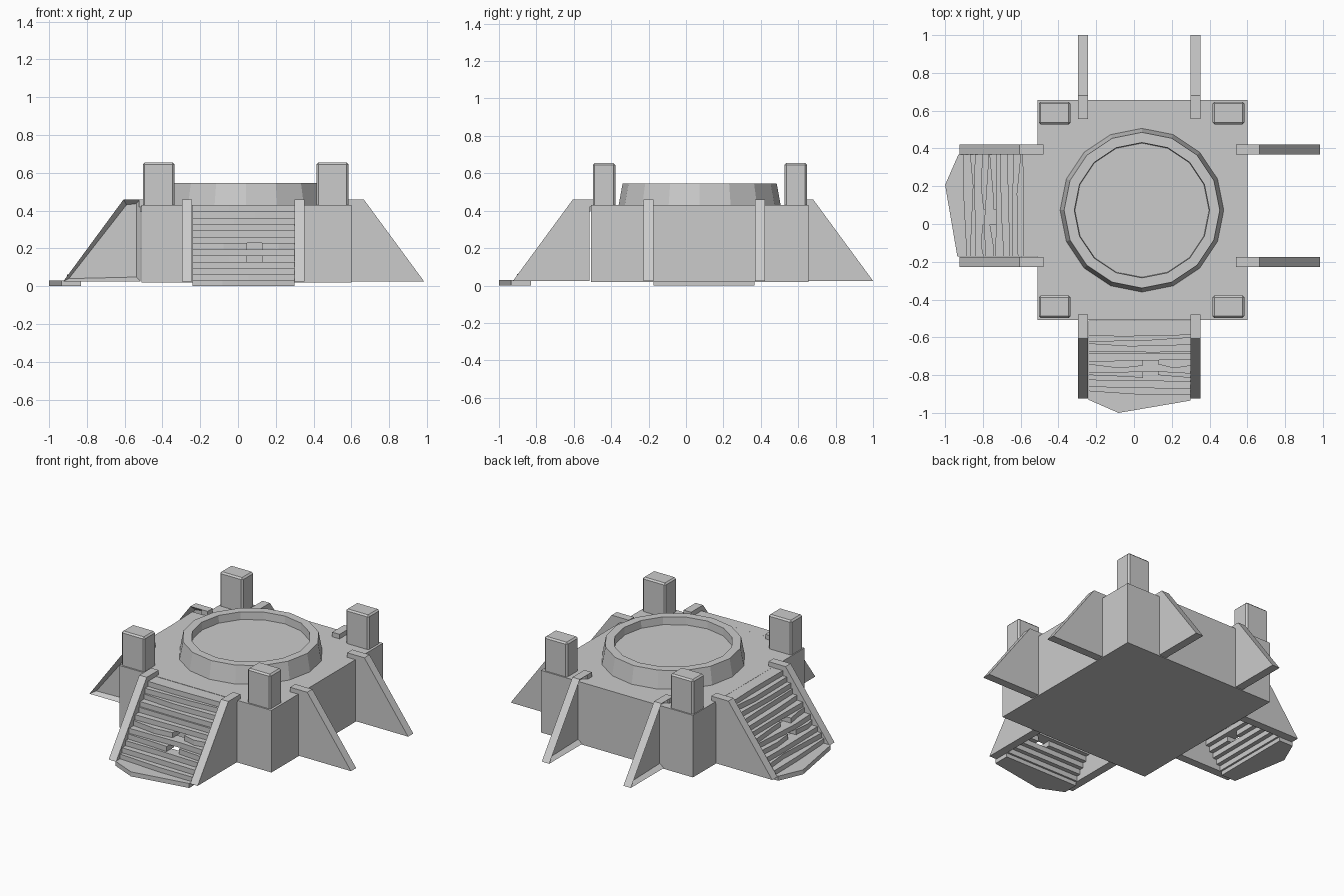
import bpy, bmesh, math, random
from mathutils import Matrix, Vector

if "Cube" in bpy.data.objects:
    bpy.data.objects.remove(bpy.data.objects["Cube"])

random.seed(4)


def finish(name, bm, mat=Matrix()):
    bmesh.ops.recalc_face_normals(bm, faces=bm.faces)
    me = bpy.data.meshes.new(name)
    bm.to_mesh(me)
    bm.free()
    me.transform(mat)
    ob = bpy.data.objects.new(name, me)
    bpy.context.collection.objects.link(ob)
    return ob


def prism(bm, pts, offset):
    """Extrude a polygon along an offset; returns (start face, end face)."""
    a = [bm.verts.new(p) for p in pts]
    b = [bm.verts.new(Vector(p) + Vector(offset)) for p in pts]
    n = len(a)
    for i in range(n):
        j = (i + 1) % n
        bm.faces.new((a[i], a[j], b[j], b[i]))
    return bm.faces.new(a[::-1]), bm.faces.new(b)


def box(name, x0, x1, y0, y1, z0, z1, bevel=0):
    bm = bmesh.new()
    prism(bm, [(x0, y0, z0), (x1, y0, z0), (x1, y1, z0), (x0, y1, z0)], (0, 0, z1 - z0))
    if bevel:
        bmesh.ops.bevel(bm, geom=bm.edges[:], offset=bevel, segments=1, affect='EDGES')
    return finish(name, bm)


# Main block and corner posts
box("base_block", -0.51, 0.60, -0.508, 0.656, 0.02, 0.43)
for x in (-0.42, 0.50):
    for y in (-0.438, 0.587):
        box("corner_post", x - 0.084, x + 0.084, y - 0.06, y + 0.06, 0.42, 0.655, 0.01)

# Raised ring with sunken floor
bm = bmesh.new()
N = 16
profile = [(0.435, 0.42), (0.412, 0.545), (0.358, 0.545), (0.355, 0.495)]
rings = [[bm.verts.new((r * math.cos(2 * math.pi * i / N), r * math.sin(2 * math.pi * i / N), z))
          for i in range(N)] for r, z in profile]
for lo, hi in zip(rings, rings[1:]):
    for i in range(N):
        j = (i + 1) % N
        bm.faces.new((lo[i], lo[j], hi[j], hi[i]))
bm.faces.new(rings[-1])
bm.faces.new(rings[0][::-1])
finish("platform_ring", bm, Matrix.Translation((0.042, 0.073, 0)))


def fin(name, u, end, mat, recessed):
    """Sloped buttress: local x = u, outwards = -y."""
    t = 0.027
    bm = bmesh.new()
    pts = [(u - t, -d, z) for d, z in
           ((end - 0.41, 0.025), (end, 0.025), (end - 0.32, 0.46), (end - 0.41, 0.46))]
    side = prism(bm, pts, (2 * t, 0, 0))[1]
    if recessed:
        bmesh.ops.recalc_face_normals(bm, faces=bm.faces)
        bmesh.ops.inset_region(bm, faces=[side], thickness=0.033, depth=0)
        bmesh.ops.translate(bm, verts=side.verts[:], vec=(-0.03, 0, 0))
    # lip lying on the deck
    prism(bm, [(u - t, -d, z) for d, z in
               ((end - 0.445, 0.42), (end - 0.40, 0.42), (end - 0.40, 0.46), (end - 0.445, 0.46))],
          (2 * t, 0, 0))
    finish(name, bm, mat)


def stairs(name, mat):
    """Worn plank steps and a pointed landing slab between two fins."""
    w, th = 0.27, 0.034
    bm = bmesh.new()
    for i in range(12):
        z, y = 0.395 - 0.0335 * i, -0.585 - 0.028 * i
        j = [random.uniform(-0.013, 0.013) for _ in range(3)]
        back = y + 0.075
        spans = [(-w, w)]
        if i in (6, 8):
            spans = [(-w, 0.02), (0.1, w)]
        for a, b in spans:
            m = a + (b - a) * random.uniform(0.3, 0.7)
            prism(bm, [(a, back, z), (a, y + j[0], z), (m, y + j[1], z),
                       (b, y + j[2], z), (b, back, z)], (0, 0, th))
    prism(bm, [(-w, -0.83, 0.0), (-w, -0.93, 0.0), (-0.11, -1.0, 0.0),
               (w, -0.935, 0.0), (w, -0.83, 0.0)], (0, 0, 0.03))
    finish(name, bm, mat)


# Four sides: name, turn, centre, reach, stairs?, recessed fins?
for side, turn, c, end, has_stairs, rec in (
        ("front", 0, (0.028, 0, 0), 0.925, True, False),
        ("left", -90, (0, 0.097, 0), 0.925, True, True),
        ("right", 90, (0, 0.097, 0), 0.985, False, False),
        ("back", 180, (0.028, 0, 0), 1.0, False, True)):
    m = Matrix.Translation(c) @ Matrix.Rotation(math.radians(turn), 4, 'Z')
    for u in (-0.298, 0.298):
        fin(side + "_fin", u, end, m, rec)
    if has_stairs:
        stairs(side + "_stairs", m)
